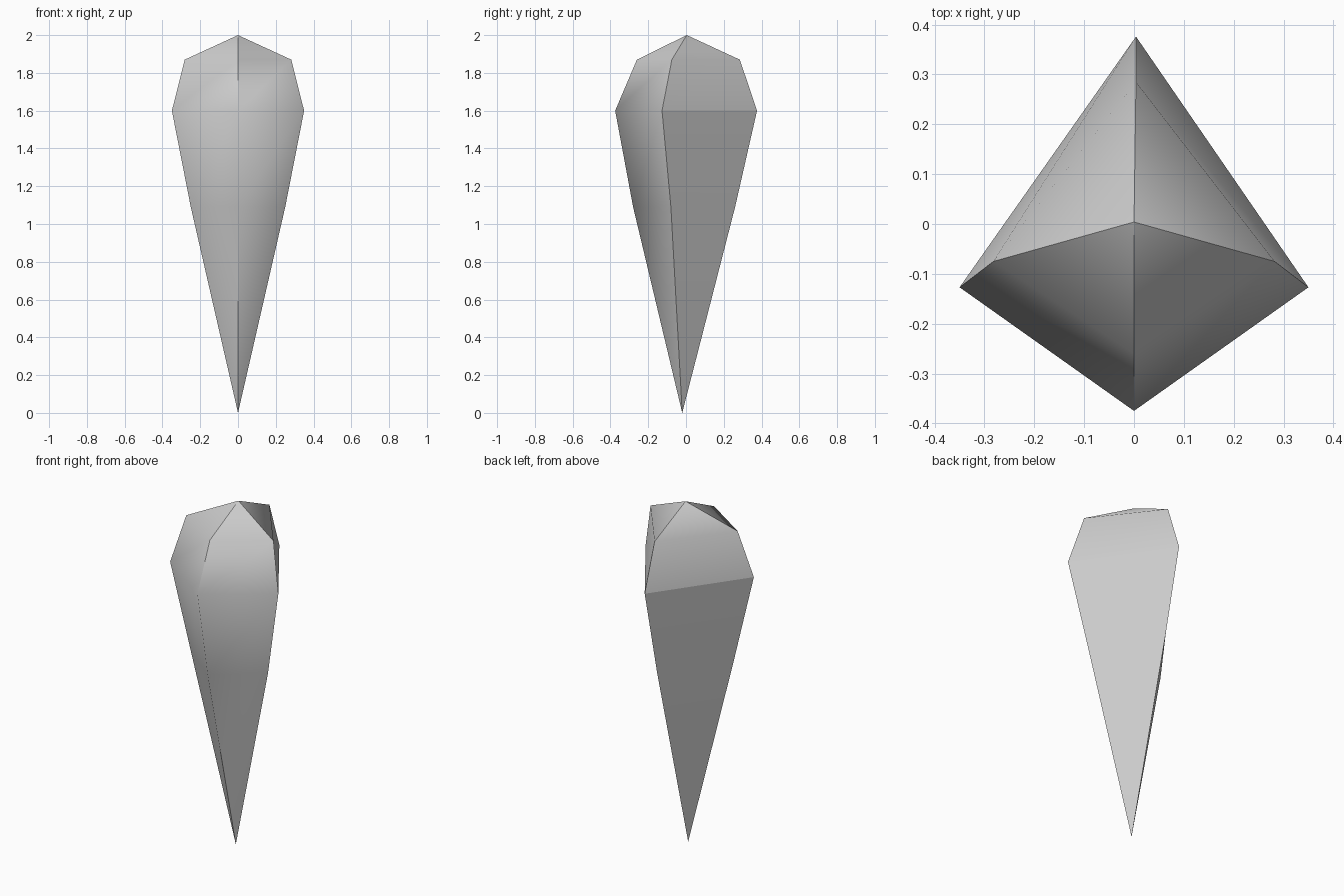
import bpy
import bmesh

cube = bpy.data.objects.get("Cube")
if cube:
    bpy.data.objects.remove(cube, do_unlink=True)

# Stone material
stone = bpy.data.materials.new("grey_stone")
stone.use_nodes = True
grey = (0.6, 0.6, 0.6, 1)
stone.diffuse_color = grey
stone.node_tree.nodes["Principled BSDF"].inputs["Base Color"].default_value = grey

# Cross-sections from bottom to top: height, side x, side y, front y, back y
SECTIONS = [
    (1.09, 0.25, -0.08, -0.28, 0.26),
    (1.6, 0.35, -0.127, -0.375, 0.376),
    (1.87, 0.282, -0.075, -0.26, 0.285),
]

bm = bmesh.new()
tip = bm.verts.new((0, -0.02, 0))
apex = bm.verts.new((0, 0.004, 2))

# Each ring runs front, left, back, right
rings = []
for z, sx, sy, front, back in SECTIONS:
    corners = [(0, front, z), (sx, sy, z), (0.004, back, z), (-sx, sy, z)]
    rings.append([bm.verts.new(c) for c in corners])

# Facets of the point, the body and the crown
for i in range(4):
    j = (i + 1) % 4
    bm.faces.new((tip, rings[0][j], rings[0][i]))
    for low, high in zip(rings, rings[1:]):
        bm.faces.new((low[i], low[j], high[j], high[i]))
    bm.faces.new((rings[-1][i], rings[-1][j], apex))

bmesh.ops.recalc_face_normals(bm, faces=bm.faces)

# Soft front ridge and soft horizontal bands, crisp corners elsewhere
for face in bm.faces:
    face.smooth = True
for edge in bm.edges:
    a, b = edge.verts
    vertical = abs(a.co.z - b.co.z) > 0.01
    front_ridge = edge == bm.edges.get((rings[0][0], rings[1][0]))
    back_girdle = a in rings[1] and b in rings[1] and max(a.co.y, b.co.y) > 0
    edge.smooth = not ((vertical and not front_ridge) or back_girdle)

mesh = bpy.data.meshes.new("crystal_shard")
bm.to_mesh(mesh)
bm.free()
mesh.materials.append(stone)
shard = bpy.data.objects.new("crystal_shard", mesh)
bpy.context.collection.objects.link(shard)
